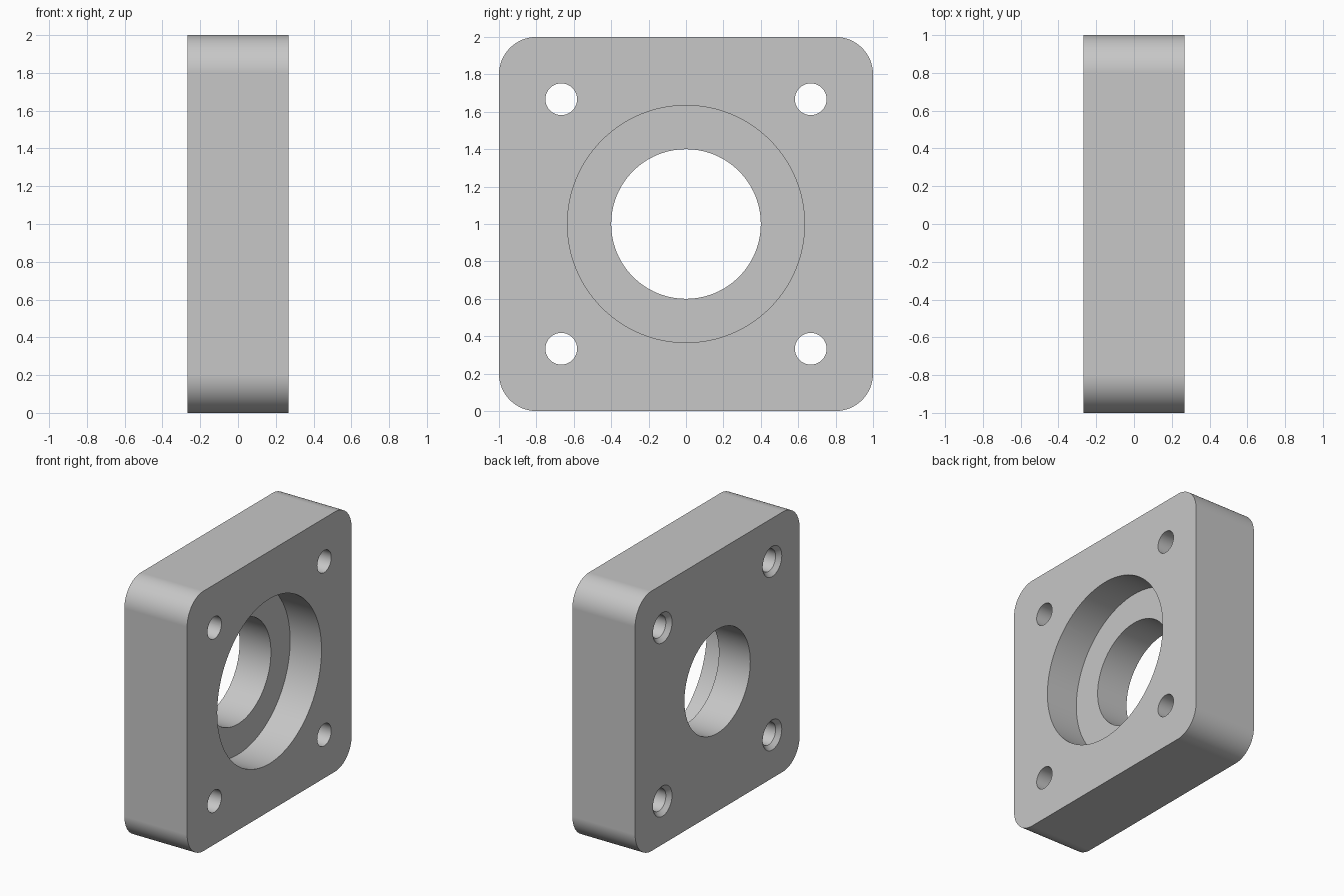
import bpy
import bmesh
from math import cos, sin, pi, radians

if "Cube" in bpy.data.objects:
    bpy.data.objects.remove(bpy.data.objects["Cube"], do_unlink=True)

HALF = 0.267          # half the plate thickness
CORNER = 0.2          # rounded corner radius
BORE, RECESS = 0.4, 0.634
BOLT, SINK = 0.085, 0.116
OFFSET = 0.667        # bolt hole distance from the centre lines

grey = bpy.data.materials.new("plain grey")
grey.use_nodes = True
colour = (0.57, 0.57, 0.57, 1)
grey.diffuse_color = colour
grey.node_tree.nodes["Principled BSDF"].inputs["Base Color"].default_value = colour


def make_object(name, bm):
    bmesh.ops.recalc_face_normals(bm, faces=bm.faces[:])
    mesh = bpy.data.meshes.new(name)
    bm.to_mesh(mesh)
    bm.free()
    mesh.materials.append(grey)
    obj = bpy.data.objects.new(name, mesh)
    bpy.context.collection.objects.link(obj)
    return obj


def turned(name, profile, y, z, sides):
    """Solid of revolution along x from (x, radius) points."""
    bm = bmesh.new()
    rings = [[bm.verts.new((x, y + r * cos(2 * pi * i / sides), z + r * sin(2 * pi * i / sides)))
              for i in range(sides)] for x, r in profile]
    for a, b in zip(rings, rings[1:]):
        for i in range(sides):
            j = (i + 1) % sides
            bm.faces.new((a[i], a[j], b[j], b[i]))
    bm.faces.new(rings[0])
    bm.faces.new(rings[-1])
    return make_object(name, bm)


# Square plate with rounded corners
bm = bmesh.new()
bmesh.ops.create_cube(bm, size=2)
for v in bm.verts:
    v.co.x *= HALF
    v.co.z += 1
long_edges = [e for e in bm.edges if abs(e.verts[0].co.x - e.verts[1].co.x) > HALF]
bmesh.ops.bevel(bm, geom=long_edges, offset=CORNER, segments=16, profile=0.5, affect='EDGES')
plate = make_object("bearing_plate", bm)

# Central bore stepping out to the wide recess on the left face
out = HALF + 0.1
cutters = [turned("bore_cutter", [(-out, BORE), (0, BORE), (0, RECESS), (out, RECESS)], 0, 1, 96)]

# Four bolt holes, countersunk on the right face
depth = SINK - BOLT
profile = [(-HALF - depth, SINK + depth), (-HALF + depth, BOLT), (out, BOLT)]
for sy in (-1, 1):
    for sz in (-1, 1):
        cutters.append(turned("bolt_hole_cutter", profile, sy * OFFSET, 1 + sz * OFFSET, 48))

bpy.ops.object.select_all(action='DESELECT')
plate.select_set(True)
bpy.context.view_layer.objects.active = plate
for cutter in cutters:
    cut = plate.modifiers.new("cut", 'BOOLEAN')
    cut.operation = 'DIFFERENCE'
    cut.solver = 'EXACT'
    cut.object = cutter
    bpy.ops.object.modifier_apply(modifier=cut.name)
    bpy.data.objects.remove(cutter, do_unlink=True)

# Smooth curved walls, crisp rims
bpy.ops.object.shade_smooth_by_angle(angle=radians(30))
weighted = plate.modifiers.new("weighted normals", 'WEIGHTED_NORMAL')
weighted.keep_sharp = True
